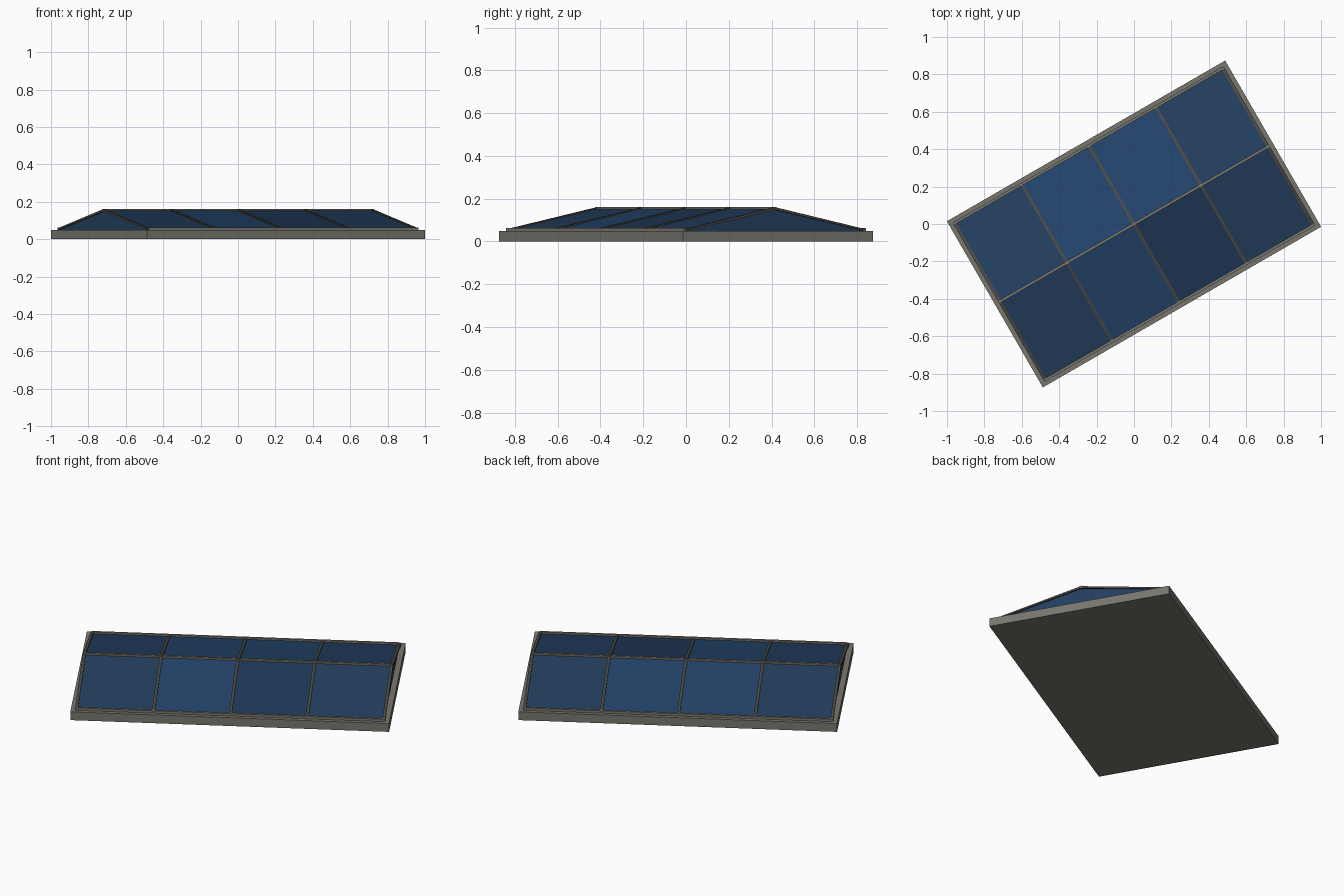
import bpy, math
from mathutils import Matrix

if "Cube" in bpy.data.objects:
    bpy.data.objects.remove(bpy.data.objects["Cube"])

TURN = Matrix.Rotation(math.radians(30), 4, 'Z')
A, B = 0.859, 0.513            # half length and width of the curb
GA, GB = 0.828, 0.484          # half length and width of the glazed roof
CURB_TOP, EAVE, RIDGE = 0.049, 0.052, 0.154

def material(name, rgb):
    m = bpy.data.materials.new(name)
    m.diffuse_color = (*rgb, 1)
    m.use_nodes = True
    m.node_tree.nodes["Principled BSDF"].inputs["Base Color"].default_value = m.diffuse_color
    return m

curb_mat = material("curb_grey", (0.19, 0.183, 0.155))
trim_mat = material("trim_grey", (0.20, 0.19, 0.16))
bar_mat = material("dark_bar", (0.07, 0.068, 0.06))
glass = {"light": material("glass_light", (0.0165, 0.057, 0.145)),
         "mid": material("glass_mid", (0.0165, 0.048, 0.112)),
         "dark": material("glass_dark", (0.0145, 0.041, 0.098))}

def prism(name, profile, x0, x1, mat):
    """Extrude a (y, z) profile along the long axis, then turn the part."""
    n = len(profile)
    verts = [(x, y, z) for x in (x0, x1) for y, z in profile]
    faces = [tuple(range(n))[::-1], tuple(range(n, 2 * n))]
    faces += [(i, (i + 1) % n, (i + 1) % n + n, i + n) for i in range(n)]
    mesh = bpy.data.meshes.new(name)
    mesh.from_pydata(verts, [], faces)
    mesh.transform(TURN)
    mesh.materials.append(mat)
    ob = bpy.data.objects.new(name, mesh)
    bpy.context.collection.objects.link(ob)
    return ob

def rect(y0, y1, z0, z1):
    return [(y0, z0), (y1, z0), (y1, z1), (y0, z1)]

# Curb slab
prism("curb", rect(-B, B, 0, CURB_TOP), -A, A, curb_mat)

# Glazed gable: one pane per bay and side, in slightly varied tints
bay = 2 * GA / 4
tints = {"front": ("mid", "light", "dark", "mid"),
         "back": ("mid", "light", "light", "mid")}
for i in range(4):
    x = -GA + i * bay
    for side, label in ((-1, "front"), (1, "back")):
        pane = [(0, CURB_TOP), (side * GB, CURB_TOP), (side * GB, EAVE), (0, RIDGE)]
        if side < 0:
            pane.reverse()
        prism(f"{label}_pane_{i + 1}", pane, x, x + bay, glass[tints[label][i]])

# Rafter bars following both slopes
for i in range(5):
    x = -GA + i * bay
    up = 0.006
    chevron = [(-GB, EAVE - 0.003), (0, RIDGE - 0.006), (GB, EAVE - 0.003),
               (GB, EAVE + up), (0, RIDGE + up), (-GB, EAVE + up)]
    prism(f"rafter_bar_{i + 1}", chevron, x - 0.008, x + 0.008, bar_mat)

# Ridge cap and eave bars
prism("ridge_cap", rect(-0.007, 0.007, RIDGE - 0.006, RIDGE + 0.008),
      -GA - 0.008, GA + 0.008, trim_mat)
for side, label in ((-1, "front"), (1, "back")):
    y = side * GB
    prism(f"{label}_eave_bar", rect(y - 0.007, y + 0.007, CURB_TOP, 0.063),
          -GA - 0.004, GA + 0.004, trim_mat)
